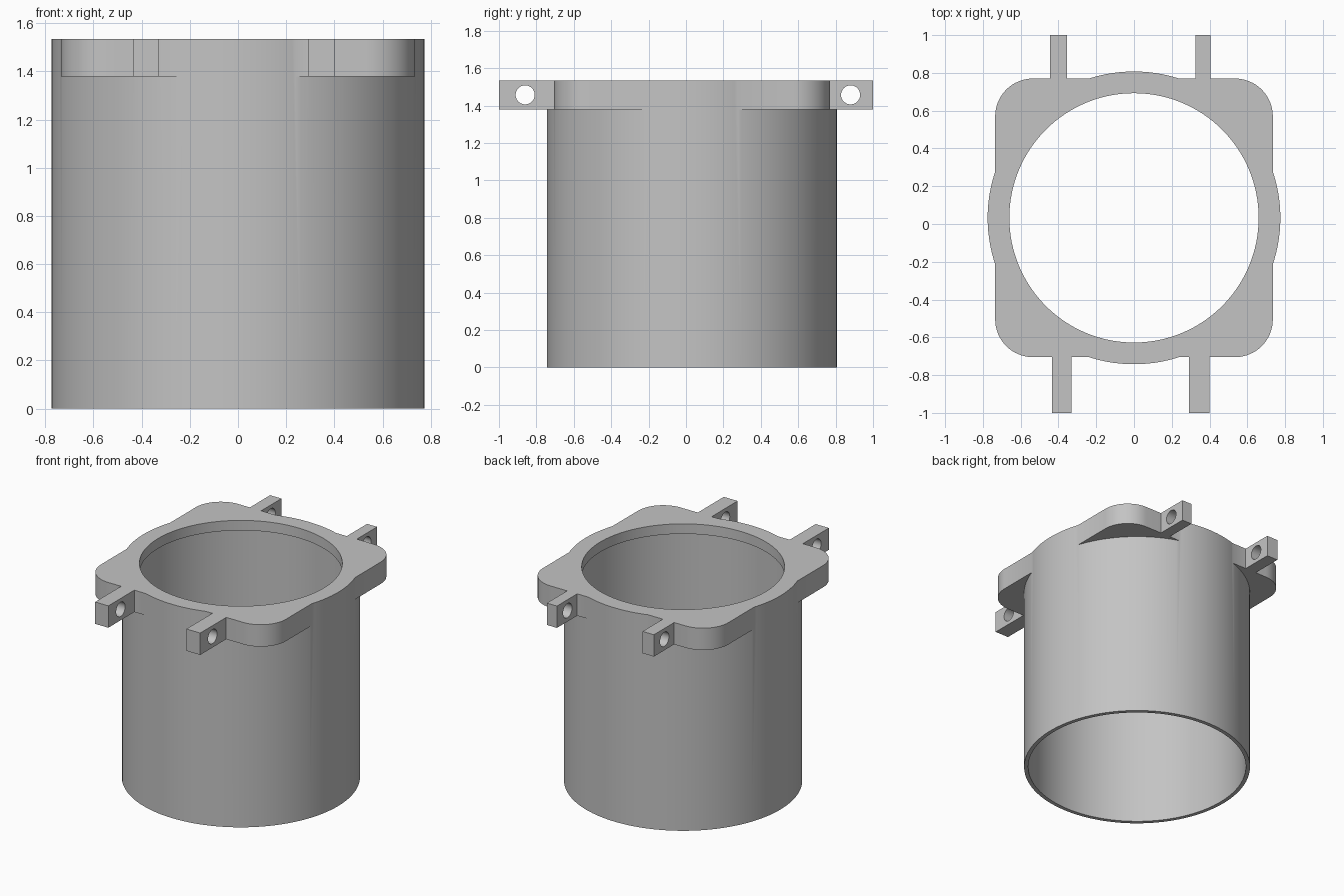
import bpy, bmesh, math
from mathutils import Matrix, Vector

cube = bpy.data.objects.get("Cube")
if cube:
    bpy.data.objects.remove(cube, do_unlink=True)

CY = 0.0325                    # sleeve axis offset in y
TOP, PLATE_Z = 1.535, 1.378    # top of the model, underside of the collar
LIP_Z = 1.463                  # underside of the inner lip

grey = bpy.data.materials.new("grey metal")
grey.use_nodes = True
grey.diffuse_color = (0.55, 0.55, 0.55, 1)
grey.node_tree.nodes["Principled BSDF"].inputs["Base Color"].default_value = grey.diffuse_color


def add_object(name, bm):
    bmesh.ops.recalc_face_normals(bm, faces=bm.faces)
    mesh = bpy.data.meshes.new(name)
    bm.to_mesh(mesh)
    bm.free()
    mesh.materials.append(grey)
    obj = bpy.data.objects.new(name, mesh)
    bpy.context.collection.objects.link(obj)
    return obj


def cylinder(name, radius, z0, z1, segments=128):
    bm = bmesh.new()
    bmesh.ops.create_cone(bm, cap_ends=True, segments=segments, radius1=radius, radius2=radius,
                          depth=z1 - z0, matrix=Matrix.Translation((0, CY, (z0 + z1) / 2)))
    return add_object(name, bm)


def box(name, x0, x1, y0, y1, z0, z1):
    bm = bmesh.new()
    centre = Vector(((x0 + x1) / 2, (y0 + y1) / 2, (z0 + z1) / 2))
    size = Matrix.Diagonal((x1 - x0, y1 - y0, z1 - z0, 1))
    bmesh.ops.create_cube(bm, size=1, matrix=Matrix.Translation(centre) @ size)
    return add_object(name, bm)


def rounded_plate(name, hx, hy, radius, z0, z1, steps=16):
    bm = bmesh.new()
    verts = []
    for q, (sx, sy) in enumerate([(1, 1), (-1, 1), (-1, -1), (1, -1)]):
        for i in range(steps + 1):
            a = (q + i / steps) * math.pi / 2
            verts.append(bm.verts.new((sx * (hx - radius) + radius * math.cos(a),
                                       CY + sy * (hy - radius) + radius * math.sin(a), z0)))
    face = bm.faces.new(verts)
    top = bmesh.ops.extrude_face_region(bm, geom=[face])["geom"]
    bmesh.ops.translate(bm, vec=(0, 0, z1 - z0),
                        verts=[g for g in top if isinstance(g, bmesh.types.BMVert)])
    return add_object(name, bm)


def pin_hole(y):
    bm = bmesh.new()
    bmesh.ops.create_cone(bm, cap_ends=True, segments=32, radius1=0.051, radius2=0.051, depth=1.2,
                          matrix=Matrix.Translation((0, y, 1.457)) @ Matrix.Rotation(math.pi / 2, 4, "Y"))
    return add_object("pin_hole_cutter", bm)


def combine(target, tool, operation):
    mod = target.modifiers.new(operation.lower(), "BOOLEAN")
    mod.operation, mod.solver, mod.object = operation, "EXACT", tool
    tool.hide_render = True
    bpy.context.view_layer.objects.active = target
    bpy.ops.object.modifier_apply(modifier=mod.name)
    bpy.data.objects.remove(tool, do_unlink=True)


# Sleeve with its rounded square collar
sleeve = cylinder("collared_sleeve", 0.775, 0, TOP)
combine(sleeve, rounded_plate("collar", 0.735, 0.7375, 0.2, PLATE_Z, TOP), "UNION")

# Four lugs, two in front and two behind
for x0, x1, y0, y1 in [(-0.435, -0.33, -1, -0.6), (0.29, 0.4, -1, -0.6),
                       (-0.445, -0.355, 0.65, 1), (0.325, 0.405, 0.65, 1)]:
    combine(sleeve, box("lug", x0, x1, y0, y1, PLATE_Z, TOP), "UNION")

# Pin holes through the lugs
for y in (-0.86, 0.88):
    combine(sleeve, pin_hole(y), "DIFFERENCE")

# Wide bore below, narrower opening through the lip
combine(sleeve, cylinder("bore_cutter", 0.747, -0.2, LIP_Z), "DIFFERENCE")
combine(sleeve, cylinder("opening_cutter", 0.66, 1.2, TOP + 0.2), "DIFFERENCE")

# Smooth round walls, sharp edges kept
for obj in bpy.context.selected_objects:
    obj.select_set(False)
sleeve.select_set(True)
bpy.context.view_layer.objects.active = sleeve
bpy.ops.object.shade_smooth_by_angle(angle=math.radians(30))
